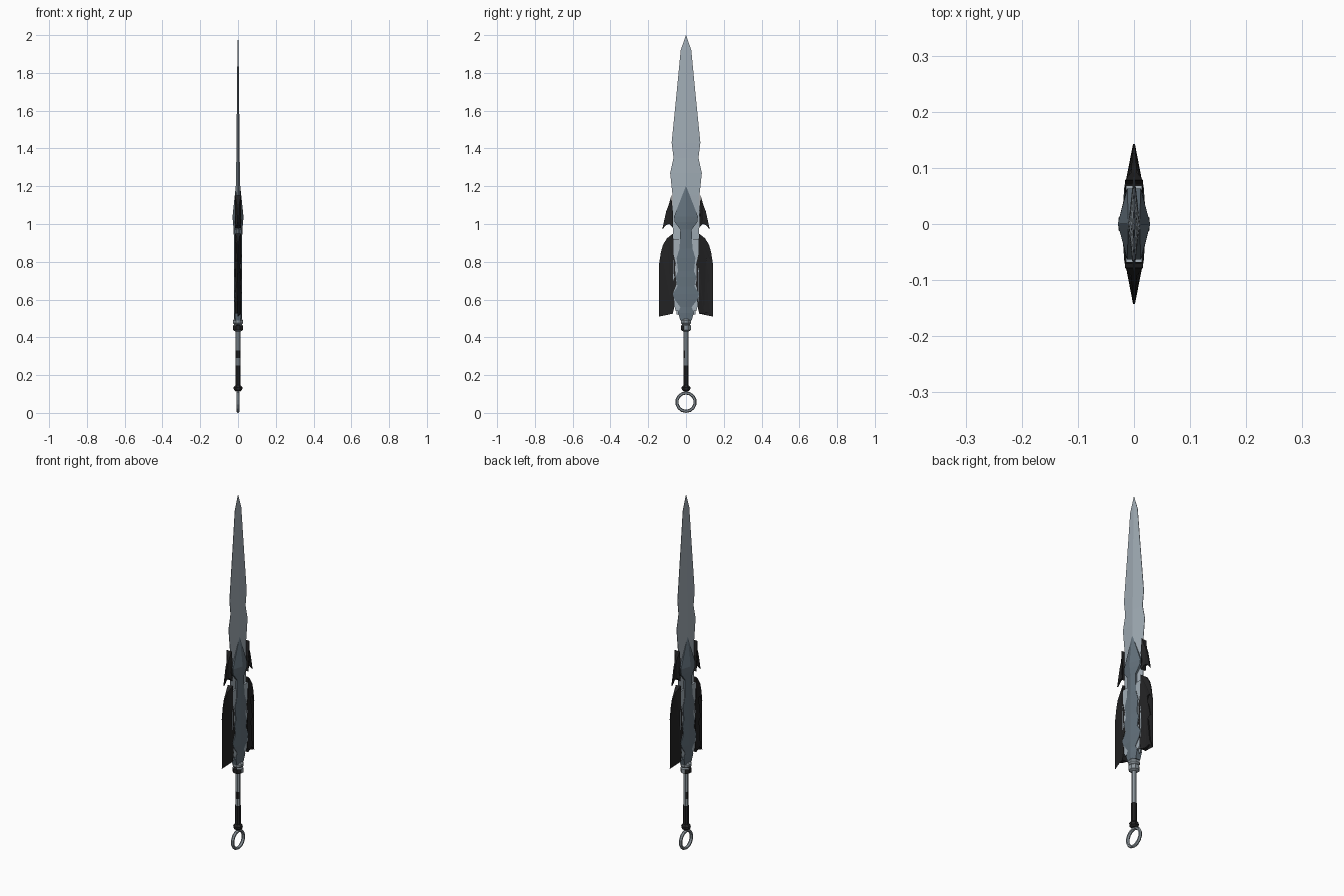
import bpy, bmesh, math
from mathutils import Matrix

if "Cube" in bpy.data.objects:
    bpy.data.objects.remove(bpy.data.objects["Cube"])


def mat(name, rgb):
    m = bpy.data.materials.new(name)
    m.diffuse_color = (*rgb, 1)
    m.use_nodes = True
    m.node_tree.nodes["Principled BSDF"].inputs["Base Color"].default_value = m.diffuse_color
    return m


STEEL = mat("pale_steel", (0.36, 0.42, 0.47))
SLATE = mat("slate_metal", (0.125, 0.165, 0.2))
BLACK = mat("black", (0.016, 0.016, 0.017))
GREY = mat("grey_metal", (0.27, 0.31, 0.34))


def finish(bm, name, *mats):
    bmesh.ops.recalc_face_normals(bm, faces=bm.faces)
    me = bpy.data.meshes.new(name)
    bm.to_mesh(me)
    bm.free()
    for m in mats:
        me.materials.append(m)
    ob = bpy.data.objects.new(name, me)
    bpy.context.collection.objects.link(ob)
    return ob


def loft(bm, rings):
    """Skin a list of equal point rings and cap both ends."""
    vs = [[bm.verts.new(p) for p in r] for r in rings]
    n = len(vs[0])
    for a, b in zip(vs, vs[1:]):
        for i in range(n):
            j = (i + 1) % n
            bm.faces.new((a[i], a[j], b[j], b[i]))
    bm.faces.new(vs[0])
    bm.faces.new(vs[-1])


def ridged(name, rows, material):
    """Rows of z, half width, ridge height, edge thickness."""
    bm = bmesh.new()
    loft(bm, [[(r, 0, z), (e, w, z), (-e, w, z), (-r, 0, z), (-e, -w, z), (e, -w, z)]
              for z, w, r, e in rows])
    return finish(bm, name, material)


def turned(name, rows, sides, *mats):
    """Rows of z, radius about the z axis."""
    bm = bmesh.new()
    loft(bm, [[(r * math.cos(math.tau * (i + .5) / sides),
                r * math.sin(math.tau * (i + .5) / sides), z) for i in range(sides)]
              for z, r in rows])
    return finish(bm, name, *mats)


# long blade with a shallow central ridge
ridged("blade", [(0.52, .05, .012, .001), (0.95, .07, .012, .001), (1.15, .071, .011, .001),
                 (1.27, .084, .010, .001), (1.35, .066, .009, .001), (1.43, .076, .008, .001),
                 (1.65, .054, .006, .001), (1.92, .028, .003, .0008), (2.0, .0005, .0005, .0003)],
       STEEL)

# flat backing behind the slate core
ridged("blade_backing", [(0.54, .055, .014, .014), (0.60, .07, .014, .014),
                         (0.92, .07, .014, .014)], STEEL)

# barbed slate core with raised ridge
ridged("core", [(0.49, .03, .02, .014), (0.53, .042, .022, .016), (0.56, .03, .022, .016),
                (0.60, .06, .022, .017), (0.63, .07, .022, .017), (0.67, .045, .022, .017),
                (0.72, .055, .022, .017), (0.75, .042, .021, .017), (0.82, .05, .021, .017),
                (0.87, .034, .021, .016), (0.97, .03, .023, .016), (1.01, .06, .027, .014),
                (1.04, .063, .029, .012), (1.20, .001, .012, .010)], SLATE)

# black swept fins, cut from outlines in (y, z)
UPPER = [(.078, 1.15), (.092, 1.10), (.104, 1.07), (.113, 1.03), (.126, .97),
         (.105, .995), (.088, 1.0), (.07, .98), (.078, 1.03), (.07, 1.07)]
LOWER = [(.068, .95), (.10, .925), (.122, .89), (.133, .85), (.143, .785), (.122, .82),
         (.106, .815), (.10, .79), (.112, .76), (.127, .70), (.110, .725), (.094, .72),
         (.092, .70), (.108, .68), (.116, .63), (.123, .56), (.143, .51), (.118, .535),
         (.095, .525), (.07, .525), (.06, .57), (.066, .64), (.05, .68), (.066, .74),
         (.054, .79), (.066, .84)]


def fin(name, outline, side):
    bm = bmesh.new()
    front, back = [], []
    for y, z in outline:
        t = .016 if y < .08 else max(.001, .006 - (y - .08) * .07)
        front.append(bm.verts.new((t, side * y, z)))
        back.append(bm.verts.new((-t, side * y, z)))
    n = len(outline)
    for i in range(n):
        j = (i + 1) % n
        bm.faces.new((front[i], front[j], back[j], back[i]))
    caps = [bm.faces.new(front), bm.faces.new(back)]
    bmesh.ops.triangulate(bm, faces=caps)
    finish(bm, name, BLACK)


for side, label in ((1, "right"), (-1, "left")):
    fin("upper_fin_" + label, UPPER, side)
    fin("lower_fin_" + label, LOWER, side)


# grip: steel rod, black wrap, partial dark bands on two sides
def darken(ob, low, high):
    for p in ob.data.polygons:
        if low < p.center.z < high and min(p.normal.x, p.normal.y) < -.6:
            p.material_index = 1


rod = turned("grip_rod", [(.24, .014), (.29, .014), (.33, .014), (.45, .014)], 8, GREY, BLACK)
darken(rod, .29, .33)
turned("grip_wrap", [(.12, .015), (.25, .015)], 8, BLACK)
turned("pommel_knob", [(.112, .012), (.122, .024), (.135, .025), (.148, .014)], 8, BLACK)

# collar between grip and core
collar = turned("collar", [(.432, .016), (.438, .028), (.462, .028), (.468, .022), (.476, .03),
                           (.488, .03), (.502, .018)], 8, GREY, BLACK)
darken(collar, .43, .467)

# pommel ring standing in the yz plane
bm = bmesh.new()
rings = []
for k in range(14):
    turn = Matrix.Rotation(math.tau * k / 14, 4, 'X')
    ring = []
    for q in range(6):
        a = math.tau * q / 6
        p = turn @ Matrix.Translation((.009 * math.sin(a), 0, .0485 + .0085 * math.cos(a)))
        ring.append(bm.verts.new(p.translation))
    rings.append(ring)
for k in range(14):
    a, b = rings[k], rings[(k + 1) % 14]
    for q in range(6):
        r = (q + 1) % 6
        bm.faces.new((a[q], a[r], b[r], b[q]))
finish(bm, "pommel_ring", GREY).location.z = .057
